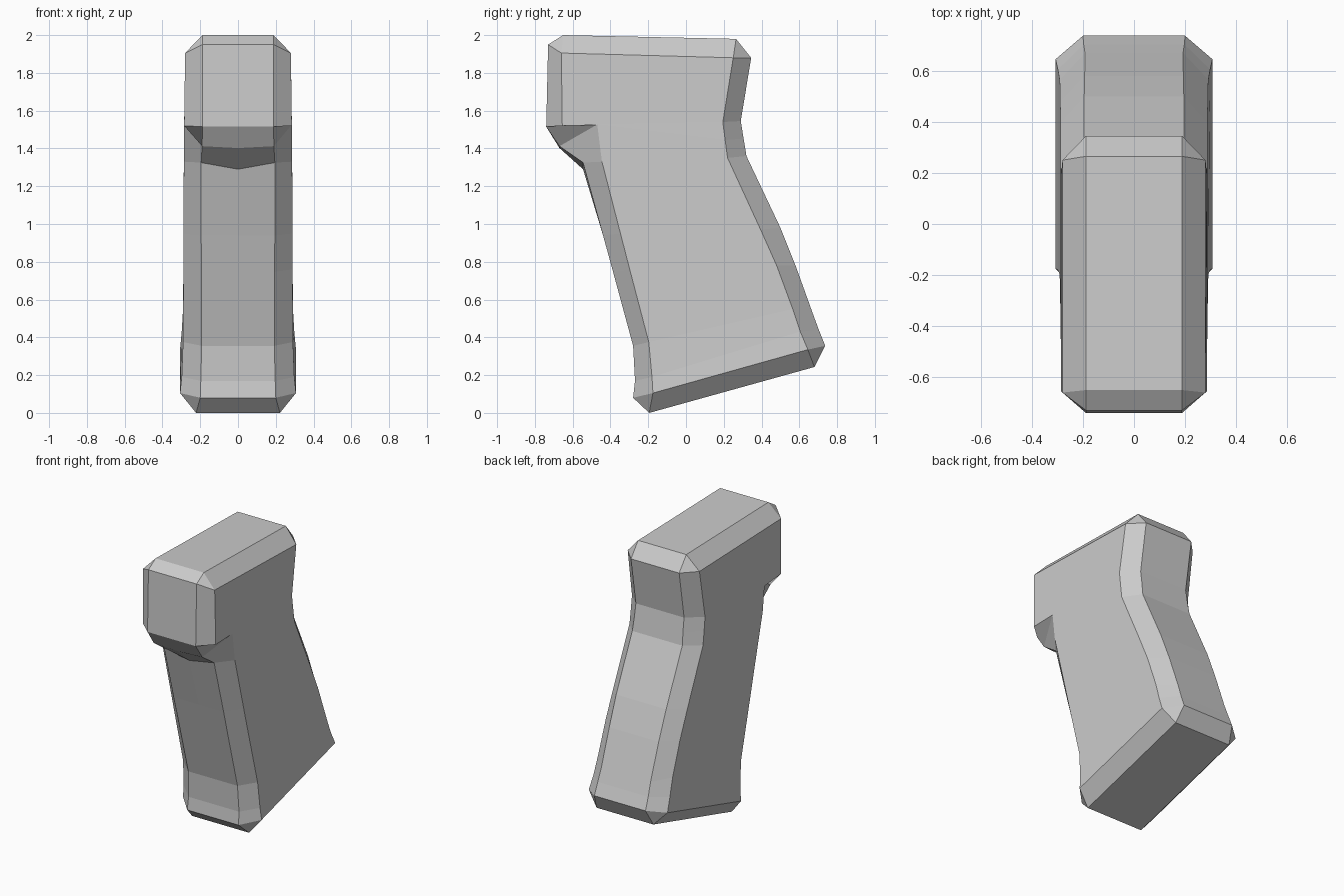
import bpy, bmesh

# Cross-sections from top to bottom, right half only:
# (half width of front/back face, half width of sides,
#  front face y z, front side edge y z, back side edge y z, back face y z)
SECTIONS = [
    (.188, .188, -.65, 2.0, -.65, 2.0, .265, 1.98, .265, 1.98),      # top face
    (.188, .28, -.73, 1.95, -.66, 1.905, .25, 1.88, .345, 1.88),     # top bevel
    (.188, .285, -.74, 1.515, -.655, 1.52, .195, 1.54, .29, 1.545),  # nose
    (.19, .286, -.67, 1.412, -.47, 1.527, .207, 1.445, .305, 1.452),
    (.195, .287, -.545, 1.325, -.445, 1.33, .22, 1.35, .32, 1.36),   # throat
    (.195, .288, -.439, .939, -.347, .95, .395, .97, .50, .98),
    (.193, .289, -.386, .746, -.298, .76, .48, .78, .58, .78),
    (.192, .291, -.28, .355, -.197, .375, .565, .55, .67, .53),      # heel
    (.197, .298, -.27, .17, -.18, .19, .605, .43, .703, .44),
    (.20, .307, -.28, .08, -.175, .105, .645, .335, .737, .355),
    (.222, .222, -.195, 0, -.195, 0, .68, .243, .68, .243),          # base face
]
CENTRE_DROP = {3: -.01, 4: -.035}  # keel under the nose


def ring(bm, i, s):
    xi, xo = s[:2]
    half = [(xi, *s[2:4]), (xo, *s[4:6]), (xo, *s[6:8]), (xi, *s[8:10])]
    pts = [(0, s[2], s[3] + CENTRE_DROP.get(i, 0))] + half
    pts += [(-x, y, z) for x, y, z in reversed(half)]
    return [bm.verts.new(p) for p in pts]


# Loft the sections and cap both ends
bm = bmesh.new()
rings = [ring(bm, i, s) for i, s in enumerate(SECTIONS)]
for a, b in zip(rings, rings[1:]):
    for k in range(len(a)):
        n = (k + 1) % len(a)
        bm.faces.new((a[k], a[n], b[n], b[k]))
bm.faces.new(rings[0])
bm.faces.new(rings[-1])
bmesh.ops.remove_doubles(bm, verts=bm.verts, dist=.0005)
bmesh.ops.recalc_face_normals(bm, faces=bm.faces)

mesh = bpy.data.meshes.new("pistol_grip")
bm.to_mesh(mesh)
bm.free()
bpy.context.collection.objects.link(bpy.data.objects.new("pistol_grip", mesh))
